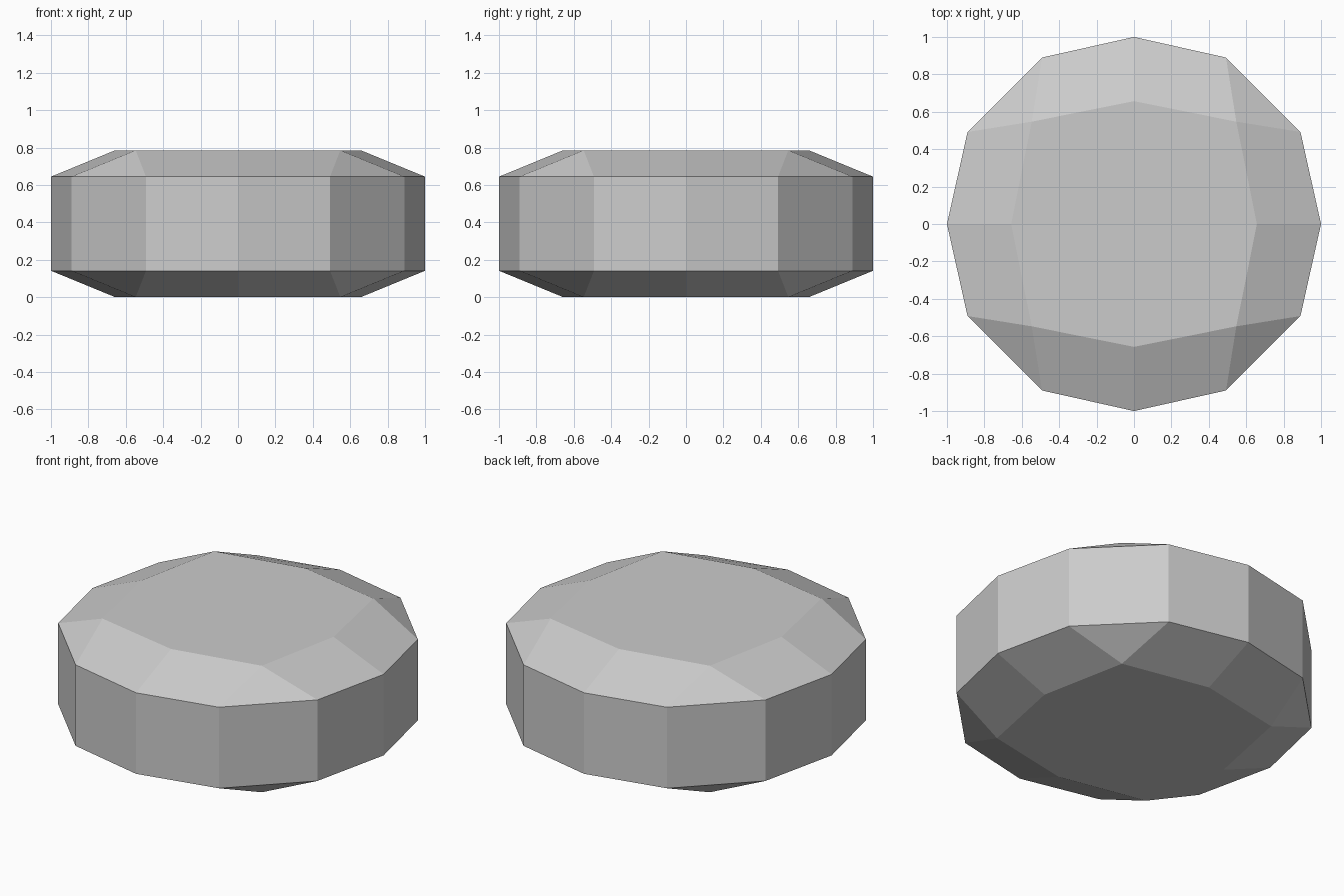
import bpy, bmesh, math

if "Cube" in bpy.data.objects:
    bpy.data.objects.remove(bpy.data.objects["Cube"])

# Quarter outlines (x, y); the rest follows by rotating in 90 degree steps
RIM = [(1.0, 0.0), (0.89, 0.492), (0.492, 0.89)]    # 12-sided wall
CAP = [(0.657, 0.0), (0.547, 0.547)]                # 8-sided flat cap
HEIGHT, CHAMFER = 0.785, 0.141


def ring(bm, quarter, z):
    pts = []
    for k in range(4):
        for x, y in quarter:
            for _ in range(k):
                x, y = -y, x
            pts.append(bm.verts.new((x, y, z)))
    return pts


def chamfer(bm, rim, cap):
    # Each quarter: two quads either side of the corner triangle
    for k in range(4):
        r = [rim[(3 * k + i) % 12] for i in range(4)]
        c = [cap[(2 * k + i) % 8] for i in range(3)]
        bm.faces.new((r[0], r[1], c[1], c[0]))
        bm.faces.new((r[1], r[2], c[1]))
        bm.faces.new((r[2], r[3], c[2], c[1]))
    bm.faces.new(cap)


bm = bmesh.new()
cap_low = ring(bm, CAP, 0)
rim_low = ring(bm, RIM, CHAMFER)
rim_high = ring(bm, RIM, HEIGHT - CHAMFER)
cap_high = ring(bm, CAP, HEIGHT)

# Upper and lower chamfered ends
chamfer(bm, rim_high, cap_high)
chamfer(bm, rim_low, cap_low)

# Upright wall
for i in range(12):
    j = (i + 1) % 12
    bm.faces.new((rim_low[i], rim_low[j], rim_high[j], rim_high[i]))

bmesh.ops.recalc_face_normals(bm, faces=bm.faces)
mesh = bpy.data.meshes.new("faceted_disc")
bm.to_mesh(mesh)
bm.free()

grey = bpy.data.materials.new("light grey")
grey.diffuse_color = (0.6, 0.6, 0.6, 1)
grey.use_nodes = True
grey.node_tree.nodes["Principled BSDF"].inputs["Base Color"].default_value = grey.diffuse_color
mesh.materials.append(grey)
disc = bpy.data.objects.new("faceted_disc", mesh)
bpy.context.collection.objects.link(disc)
